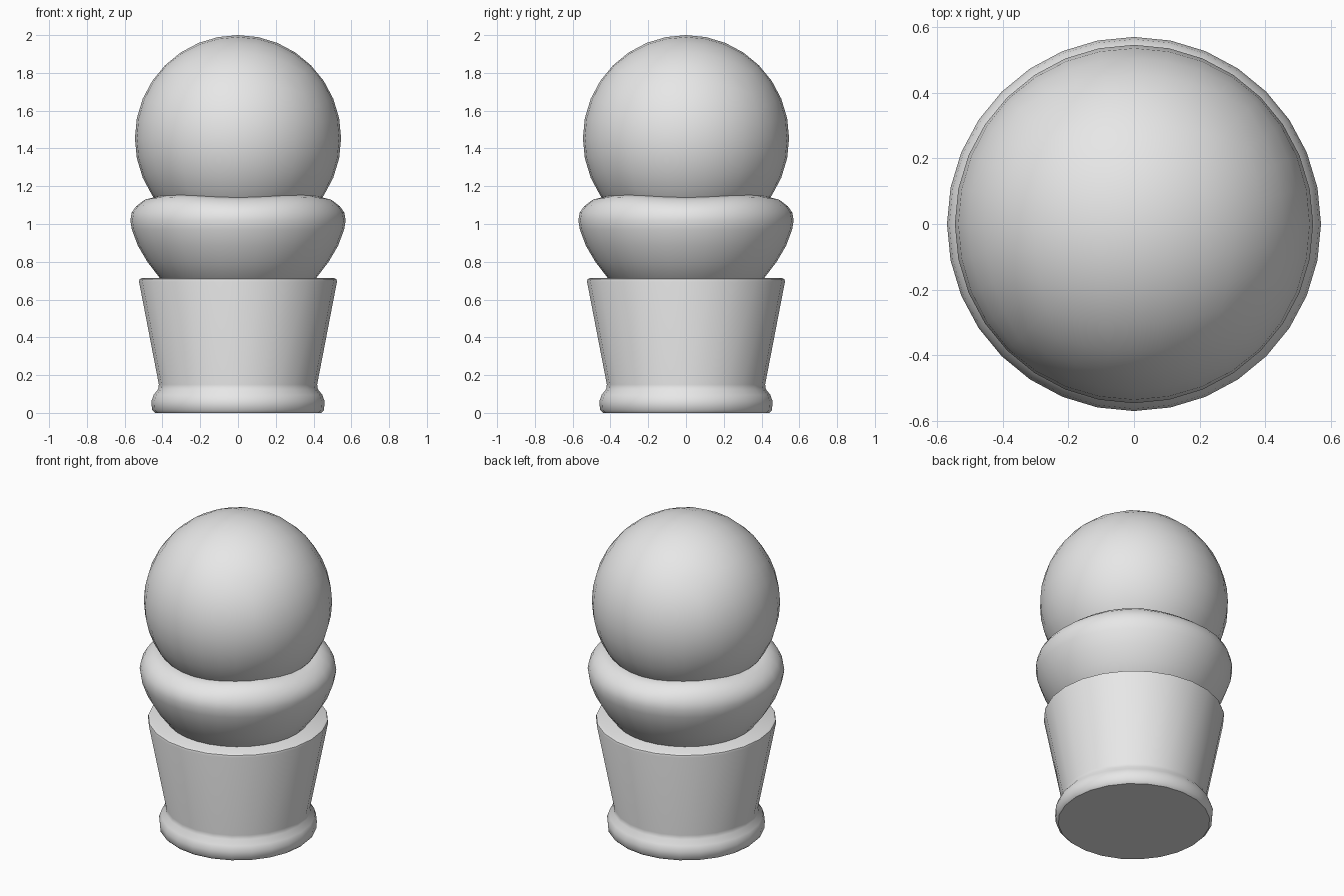
import bpy, bmesh, math

default = bpy.data.objects.get("Cube")
if default:
    bpy.data.objects.remove(default, do_unlink=True)

# Single plain material
grey = bpy.data.materials.new("plain_grey")
grey.use_nodes = True
colour = (0.8, 0.8, 0.8, 1)
grey.diffuse_color = colour
grey.node_tree.nodes["Principled BSDF"].inputs["Base Color"].default_value = colour


def finish(bm, name, angle):
    """Turn a bmesh into a smooth-shaded object."""
    bmesh.ops.recalc_face_normals(bm, faces=bm.faces)
    mesh = bpy.data.meshes.new(name)
    bm.to_mesh(mesh)
    bm.free()
    mesh.materials.append(grey)
    obj = bpy.data.objects.new(name, mesh)
    bpy.context.collection.objects.link(obj)
    bpy.ops.object.select_all(action='DESELECT')
    obj.select_set(True)
    bpy.context.view_layer.objects.active = obj
    bpy.ops.object.shade_smooth_by_angle(angle=math.radians(angle))
    return obj


def lathe(name, profile, sides, angle, wave=0.0, wave_from=0.0):
    """Revolve (radius, z) points, closing both ends; wave lifts the diagonals."""
    bm = bmesh.new()
    rings = []
    for r, z in profile:
        ring = []
        for i in range(sides):
            a = math.tau * i / sides
            lift = -wave * math.cos(4 * a) if z > wave_from else 0
            ring.append(bm.verts.new((r * math.cos(a), r * math.sin(a), z + lift)))
        rings.append(ring)
    for low, high in zip(rings, rings[1:]):
        for i in range(sides):
            j = (i + 1) % sides
            bm.faces.new((low[i], low[j], high[j], high[i]))
    bm.faces.new(rings[0])
    bm.faces.new(rings[-1])
    return finish(bm, name, angle)


# Tapered cup with a rounded foot
lathe("cup", [(0.44, 0), (0.455, 0.015), (0.459, 0.06), (0.447, 0.095),
              (0.423, 0.125), (0.419, 0.15), (0.524, 0.695),
              (0.521, 0.708), (0.508, 0.715)], 24, 40)

# Lower scoop, squashed into a bowl with a soft rim
lathe("lower_scoop", [(0.22, 0.62), (0.34, 0.66), (0.415, 0.715), (0.48, 0.8),
                      (0.53, 0.885), (0.562, 0.97), (0.57, 1.02),
                      (0.563, 1.06), (0.54, 1.1), (0.495, 1.135),
                      (0.44, 1.149), (0.36, 1.13)], 32, 60, 0.007, 1.08)

# Upper scoop: evenly gridded cube rounded into a ball
bm = bmesh.new()
bmesh.ops.create_cube(bm, size=2)
bmesh.ops.subdivide_edges(bm, edges=bm.edges[:], cuts=7, use_grid_fill=True)
for v in bm.verts:
    for k in range(3):
        v.co[k] = math.tan(v.co[k] * math.pi / 4)
    v.co = v.co.normalized() * 0.546
    v.co.z += 1.454
finish(bm, "upper_scoop", 60)
